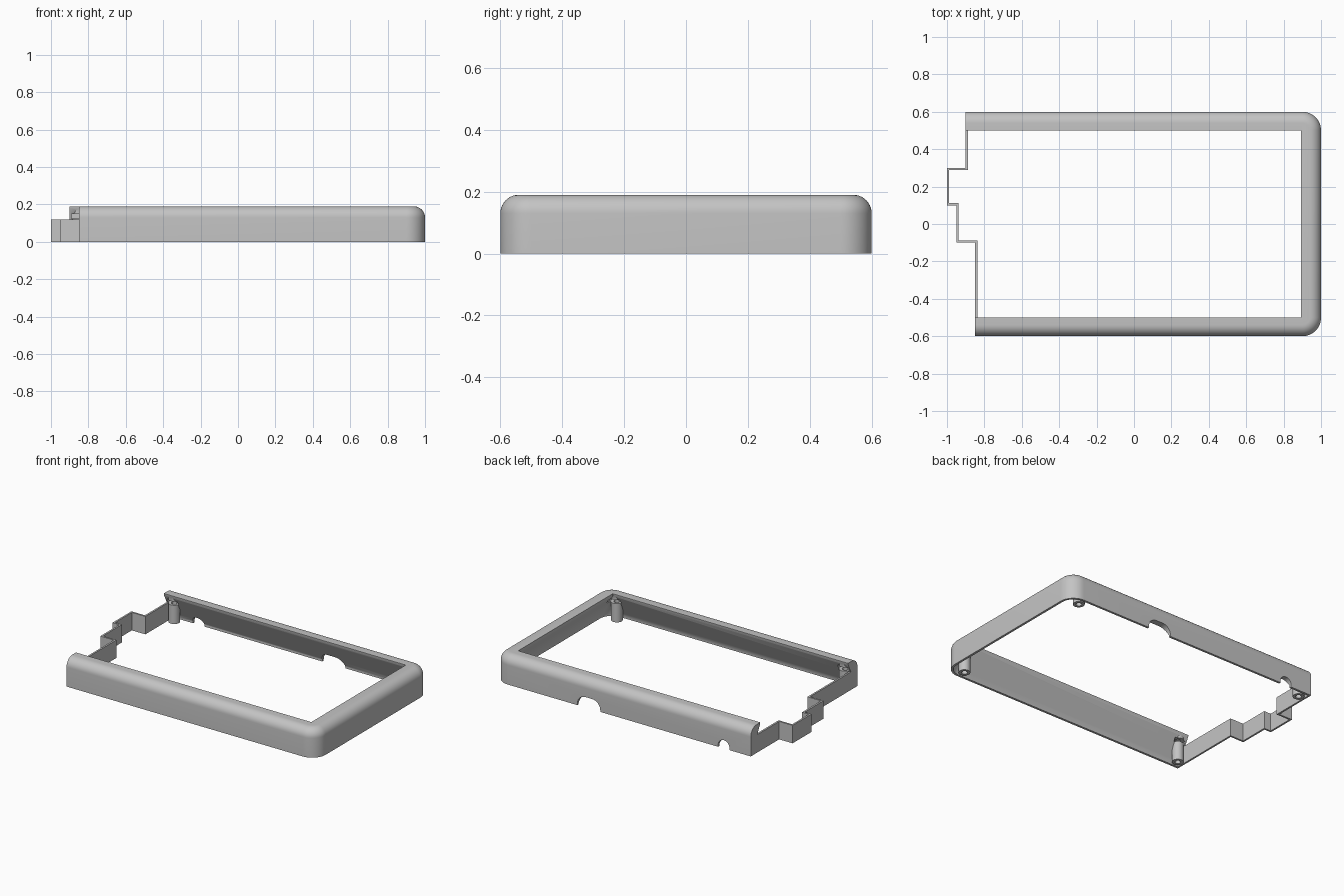
import bpy, bmesh, math

cube = bpy.data.objects.get("Cube")
if cube:
    bpy.data.objects.remove(cube, do_unlink=True)

HEIGHT = 0.19
FILLET = 0.06
WALL = 0.012

grey = bpy.data.materials.new("light_grey_plastic")
grey.use_nodes = True
colour = (0.55, 0.55, 0.55, 1)
grey.diffuse_color = colour
grey.node_tree.nodes["Principled BSDF"].inputs["Base Color"].default_value = colour


def finish(bm, name):
    bmesh.ops.recalc_face_normals(bm, faces=bm.faces)
    mesh = bpy.data.meshes.new(name)
    bm.to_mesh(mesh)
    bm.free()
    mesh.materials.append(grey)
    obj = bpy.data.objects.new(name, mesh)
    bpy.context.collection.objects.link(obj)
    return obj


def loft(name, rings):
    """Closed solid through rings of equal point count."""
    bm = bmesh.new()
    loops = [[bm.verts.new(p) for p in ring] for ring in rings]
    n = len(loops[0])
    for low, high in zip(loops, loops[1:]):
        for i in range(n):
            j = (i + 1) % n
            bm.faces.new((low[i], low[j], high[j], high[i]))
    bm.faces.new(loops[0])
    bm.faces.new(loops[-1])
    return finish(bm, name)


def u_ring(z, right, half, radius, left, steps=12):
    """Plan outline, rounded only at its +x corners."""
    pts = [(left, half, z), (left, -half, z)]
    for side in (-1, 1):
        for i in range(steps + 1):
            a = math.pi / 2 * (i / steps + (-1 if side < 0 else 0))
            pts.append((right - radius + radius * math.cos(a),
                        side * (half - radius) + radius * math.sin(a), z))
    return pts


def box(name, lo, hi):
    (x0, y0, z0), (x1, y1, z1) = lo, hi
    plan = [(x0, y0), (x1, y0), (x1, y1), (x0, y1)]
    return loft(name, [[(x, y, z) for x, y in plan] for z in (z0, z1)])


def cylinder(name, x, y, radius, z0, z1, n=32):
    turn = [2 * math.pi * i / n for i in range(n)]
    return loft(name, [[(x + radius * math.cos(a), y + radius * math.sin(a), z)
                        for a in turn] for z in (z0, z1)])


def arch(name, x, half, top, radius, steps=10):
    """Cutter for a cable opening with rounded upper corners, along y."""
    plan = [(x - half, -0.1), (x + half, -0.1)]
    for side in (1, -1):
        for i in range(steps + 1):
            a = math.pi / 2 * (i / steps + (0 if side > 0 else 1))
            plan.append((x + side * (half - radius) + radius * math.cos(a),
                         top - radius + radius * math.sin(a)))
    return loft(name, [[(px, y, z) for px, z in plan] for y in (0.4, 0.8)])


def combine(target, tool, operation):
    tool.hide_render = True
    mod = target.modifiers.new("cut", 'BOOLEAN')
    mod.operation = operation
    mod.solver = 'EXACT'
    mod.object = tool
    bpy.context.view_layer.objects.active = target
    bpy.ops.object.modifier_apply(modifier=mod.name)
    bpy.data.objects.remove(tool, do_unlink=True)


# Three-sided frame: rounded outer block with a filleted top edge
rings = [u_ring(0, 1, 0.6, 0.1, -1.2)]
for i in range(11):
    a = math.pi / 2 * i / 10
    inset = FILLET * (1 - math.cos(a))
    rings.append(u_ring(HEIGHT - FILLET + FILLET * math.sin(a),
                        1 - inset, 0.6 - inset, 0.1 - inset, -1.2))
frame = loft("frame", rings)

# Opening with sloping inner sides
opening = loft("opening_cutter", [
    u_ring(-0.1, 0.985, 0.585, 0.085, -1.4),
    u_ring(0.015, 0.985, 0.585, 0.085, -1.4),
    u_ring(0.182, 0.893, 0.5, 0.002, -1.4),
    u_ring(0.3, 0.893, 0.5, 0.002, -1.4)])
combine(frame, opening, 'DIFFERENCE')

# Uneven ends of the long sides
for end, y0, y1 in ((-0.85, -1, 0), (-0.9, 0, 1)):
    combine(frame, box("end_cutter", (-2, y0, -1), (end, y1, 1)), 'DIFFERENCE')

# Screw posts, each with a hole and a nut slot
posts = [(0.89, 0.54), (0.89, -0.54), (-0.85, 0.54), (-0.8, -0.54)]
for x, y in posts:
    combine(frame, cylinder("post", x, y, 0.036, 0, 0.176), 'UNION')
for x, y in posts:
    s = math.copysign(1, y)
    ys = sorted((s * 0.48, s * 0.57))
    combine(frame, cylinder("hole_cutter", x, y, 0.018, -0.1, 0.16), 'DIFFERENCE')
    combine(frame, box("slot_cutter", (x - 0.04, ys[0], 0.125),
                       (x + 0.04, ys[1], 0.15)), 'DIFFERENCE')

# Cable openings in the back side
combine(frame, arch("wide_cutter", 0.3, 0.085, 0.07, 0.06), 'DIFFERENCE')
combine(frame, arch("small_cutter", -0.7, 0.042, 0.055, 0.041), 'DIFFERENCE')

# Thin stepped end wall
outer = [(-0.85, -0.6), (-0.85, -0.1), (-0.95, -0.1), (-0.95, 0.1),
         (-1, 0.1), (-1, 0.3), (-0.9, 0.3), (-0.9, 0.6)]
shift = [0, WALL, WALL, WALL, WALL, -WALL, -WALL, 0]
inner = [(x + WALL, y + d) for (x, y), d in zip(outer, shift)]
outline = outer + inner[::-1]
end_wall = loft("end_wall", [[(x, y, z) for x, y in outline] for z in (0, 0.12)])

# Smooth rounded areas, crisp edges
bpy.ops.object.select_all(action='DESELECT')
for obj in (frame, end_wall):
    obj.select_set(True)
bpy.context.view_layer.objects.active = frame
bpy.ops.object.shade_smooth_by_angle(angle=math.radians(30))
